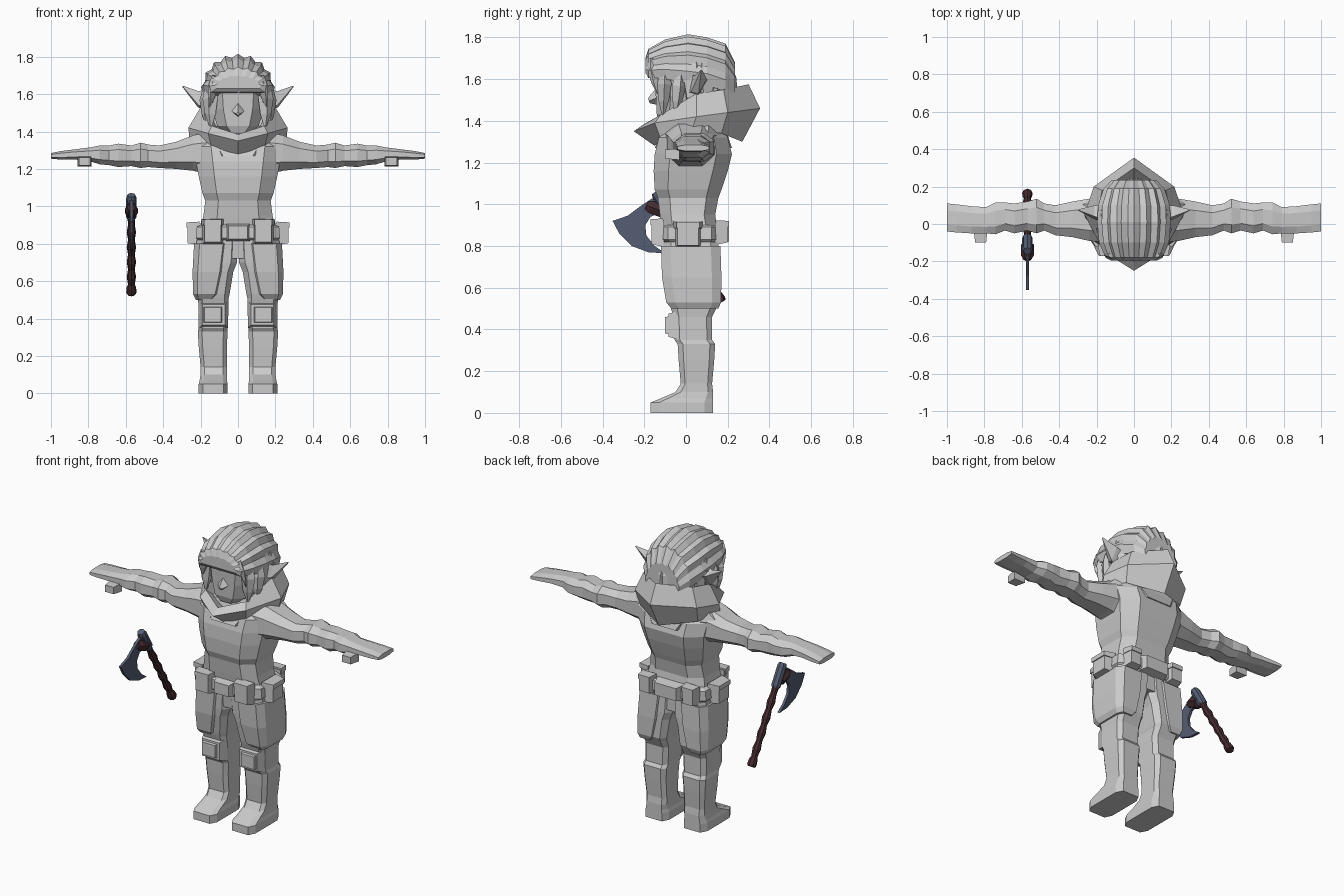
import bpy, bmesh
from math import sin, cos, pi, radians
from mathutils import Vector

start = bpy.data.objects.get("Cube")
if start:
    bpy.data.objects.remove(start, do_unlink=True)


def material(name, colour):
    mat = bpy.data.materials.new(name)
    mat.use_nodes = True
    mat.diffuse_color = (*colour, 1)
    mat.node_tree.nodes["Principled BSDF"].inputs["Base Color"].default_value = (*colour, 1)
    return mat


GREY = material("plain grey", (.6, .6, .6))
MAROON = material("dark maroon wood", (.06, .025, .03))
SLATE = material("slate steel", (.09, .11, .17))


def finish(name, bm, mat, mirror=False):
    bmesh.ops.recalc_face_normals(bm, faces=bm.faces)
    mesh = bpy.data.meshes.new(name)
    bm.to_mesh(mesh)
    bm.free()
    mesh.materials.append(mat)
    obj = bpy.data.objects.new(name, mesh)
    bpy.context.collection.objects.link(obj)
    if mirror:
        obj.modifiers.new("both sides", 'MIRROR')
    return obj


def loft(name, rings, mat=GREY, mirror=False, closed=True, caps=True):
    """Skin a row of equal-length point rings."""
    bm = bmesh.new()
    rows = [[bm.verts.new(p) for p in ring] for ring in rings]
    count = len(rows[0])
    for low, high in zip(rows, rows[1:]):
        for i in range(count if closed else count - 1):
            j = (i + 1) % count
            bm.faces.new((low[i], low[j], high[j], high[i]))
    if caps:
        bm.faces.new(rows[0])
        bm.faces.new(rows[-1])
    return finish(name, bm, mat, mirror)


def chamfered(a0, a1, b0, b1, cut):
    """Corner-cut rectangle as eight 2D points."""
    ca, cb = (a1 - a0) * cut, (b1 - b0) * cut
    return [(a0 + ca, b0), (a1 - ca, b0), (a1, b0 + cb), (a1, b1 - cb),
            (a1 - ca, b1), (a0 + ca, b1), (a0, b1 - cb), (a0, b0 + cb)]


def stack(name, rows, cut, mirror=False):
    """Loft upward from rows of z, x range, y range."""
    return loft(name, [[(x, y, z) for x, y in chamfered(x0, x1, y0, y1, cut)]
                       for z, x0, x1, y0, y1 in rows], GREY, mirror)


def pouch(name, centre, size, direction, mirror=False):
    """Box whose outward face is smaller than its back."""
    bm = bmesh.new()
    bmesh.ops.create_cube(bm, size=1)
    out = Vector(direction)
    for v in bm.verts:
        taper = .78 if v.co.dot(out) > 0 else 1
        flat = v.co - out * v.co.dot(out)
        v.co = Vector(centre) + Vector(size) * (flat * taper + out * v.co.dot(out))
    return finish(name, bm, GREY, mirror)


def turned(name, start, end, profile, sides, mat, mirror=False, squash=1):
    """Solid turned around the line from start to end; profile is (t, radius)."""
    a, b = Vector(start), Vector(end)
    turn = (b - a).to_track_quat('Z', 'Y')
    rings = []
    for t, r in profile:
        rings.append([a.lerp(b, t) + turn @ Vector((r * cos(2 * pi * k / sides),
                      r * squash * sin(2 * pi * k / sides), 0)) for k in range(sides)])
    return loft(name, rings, mat, mirror)


# Legs with feet and overhanging thigh panels
stack("leg", [(0, .055, .21, -.17, .13), (.05, .055, .21, -.17, .13), (.07, .06, .205, -.12, .13),
              (.1, .06, .2, -.05, .13), (.14, .06, .2, -.025, .125), (.25, .06, .21, -.035, .135),
              (.33, .055, .215, -.04, .14), (.35, .055, .21, -.055, .125), (.46, .05, .21, -.06, .125),
              (.51, .05, .215, -.075, .15), (.53, .045, .23, -.08, .16), (.65, .025, .235, -.1, .16),
              (.7, .005, .235, -.105, .16), (.82, 0, .22, -.11, .155)], .14, True)
stack("thigh_panel", [(.5, .13, .225, -.07, .155), (.53, .1, .24, -.095, .168),
                      (.65, .07, .243, -.115, .17), (.8, .05, .235, -.12, .165)], .16, True)
# Knee pads
pouch("knee_pad_base", (.13, -.06, .42), (.155, .05, .14), (0, -1, 0), True)
pouch("knee_pad", (.135, -.075, .42), (.115, .05, .1), (0, -1, 0), True)

# Torso with a shirt hem step
stack("torso", [(.72, -.2, .2, -.1, .15), (.88, -.2, .2, -.115, .15), (.95, -.185, .185, -.125, .14),
                (1.03, -.175, .175, -.135, .155), (1.07, -.19, .19, -.15, .17),
                (1.16, -.21, .21, -.155, .2), (1.24, -.225, .225, -.15, .22),
                (1.32, -.24, .24, -.13, .2), (1.39, -.19, .19, -.08, .16)], .2)

# Belt, buckle and pouches
stack("belt", [(.82, -.215, .215, -.125, .165), (.83, -.225, .225, -.135, .172),
               (.89, -.22, .22, -.135, .172), (.9, -.2, .2, -.125, .16)], .16)
pouch("buckle", (0, -.14, .86), (.13, .05, .09), (0, -1, 0))
pouch("back_pouch", (0, .175, .86), (.19, .06, .1), (0, 1, 0))
for label, x, y, z, size, direction in (
        ("front_pouch", .135, -.135, .86, (.11, .06, .13), (0, -1, 0)),
        ("side_pouch", .235, .01, .85, (.07, .13, .12), (1, 0, 0)),
        ("rear_pouch", .15, .17, .86, (.09, .06, .11), (0, 1, 0))):
    pouch(label, (x, y, z), size, direction, True)
    flap = [s * (1 if d else 1.08) for s, d in zip(size, direction)]
    flap[2] = .035
    pouch(label + "_flap", (x + .006 * direction[0], y + .006 * direction[1], z + size[2] * .42),
          flap, direction, True)

# Arms with creased sleeves and flat hands: x, y range, z range
arm = [(.15, -.1, .14, 1.17, 1.4), (.24, -.09, .135, 1.19, 1.38), (.33, -.07, .12, 1.2, 1.345),
       (.42, -.06, .1, 1.205, 1.325), (.48, -.035, .11, 1.21, 1.33), (.52, -.05, .135, 1.205, 1.34),
       (.57, -.035, .12, 1.215, 1.325), (.64, -.05, .11, 1.21, 1.335), (.69, -.035, .115, 1.22, 1.325),
       (.74, -.055, .115, 1.225, 1.325), (.79, -.05, .09, 1.24, 1.315), (.87, -.05, .095, 1.25, 1.305),
       (.95, -.045, .105, 1.25, 1.295), (1, -.04, .11, 1.255, 1.285)]
loft("arm", [[(x, y, z) for y, z in chamfered(y0, y1, z0, z1, .25)]
             for x, y0, y1, z0, z1 in arm], GREY, True)
pouch("thumb", (.82, -.065, 1.24), (.075, .07, .055), (0, -1, 0), True)

# Pointed cowl: each station runs hem, outer fold, rim, inside
cowl = [((0, -.15, 1.28), (0, -.25, 1.35), (0, -.2, 1.385), (0, -.1, 1.33)),
        ((.14, -.12, 1.31), (.16, -.15, 1.39), (.14, -.12, 1.43), (.1, -.05, 1.36)),
        ((.26, .03, 1.36), (.265, .05, 1.42), (.2, .05, 1.53), (.15, .05, 1.41)),
        ((.2, .17, 1.34), (.215, .2, 1.44), (.17, .18, 1.55), (.12, .13, 1.43)),
        ((0, .27, 1.3), (0, .355, 1.46), (0, .3, 1.575), (0, .16, 1.43))]
loft("cowl", cowl, GREY, True, caps=False)
# Shoulder cape under the cowl
stack("shoulder_cape", [(1.27, -.2, .2, -.15, .22), (1.33, -.29, .29, -.12, .2),
                        (1.39, -.22, .22, -.1, .2)], .3)

# Neck and head
stack("neck", [(1.3, -.09, .09, -.04, .12), (1.45, -.08, .08, -.05, .11)], .25)
stack("head", [(1.39, -.06, .06, -.125, .08), (1.43, -.11, .11, -.14, .13), (1.52, -.14, .14, -.145, .18),
               (1.62, -.15, .15, -.15, .2), (1.72, -.13, .13, -.14, .17)], .22)
turned("nose", (0, -.13, 1.515), (0, -.178, 1.495), [(0, .04), (.6, .026), (1, .012)], 4, GREY)

# Pointed ears
loft("ear", [[(.13, .0, 1.53), (.14, .05, 1.5), (.14, .1, 1.58), (.14, .02, 1.64)],
             [(.21, .025, 1.54), (.215, .06, 1.53), (.21, .1, 1.6), (.21, .04, 1.615)],
             [(.295, .07, 1.64), (.297, .073, 1.638), (.297, .078, 1.643), (.295, .073, 1.645)]],
     GREY, True)

# Ridged hair running front to back: y, half width, base z, top z
strands = 18
hair = [(-.195, .125, 1.63, 1.7), (-.18, .155, 1.61, 1.745), (-.1, .19, 1.6, 1.79), (.01, .2, 1.58, 1.815),
        (.1, .195, 1.57, 1.8), (.19, .165, 1.54, 1.77), (.235, .12, 1.52, 1.68)]
rings = []
for y, width, base, top in hair:
    ring = []
    for k in range(strands + 1):
        angle = pi * (k / strands - .5)
        ridge = 1 if k % 2 else .92
        ring.append((width * ridge * sin(angle), y, base + (top - base) * ridge * cos(angle) ** .8))
    rings.append(ring)
loft("hair_cap", rings)

# Fringe and side locks framing the face
taper = [(0, .6), (.35, 1), (.7, .7), (1, .12)]


def lock(name, start, end, width, squash=.5, mirror=True):
    turned(name, start, end, [(t, r * width) for t, r in taper], 5, GREY, mirror, squash)


lock("fringe_centre", (.01, -.165, 1.7), (0, -.18, 1.605), .035, mirror=False)
for x, tip_x, drop in ((.05, .06, 1.635), (.09, .11, 1.59), (.12, .15, 1.53)):
    lock("fringe_lock", (x, -.16, 1.7), (tip_x, -.165 + tip_x * .2, drop), .04)
lock("temple_lock", (.145, -.1, 1.66), (.145, -.11, 1.42), .045, .8)
lock("cheek_lock", (.16, -.03, 1.64), (.165, -.05, 1.43), .045, .8)
# Shaggy locks round the back
for step in range(5):
    angle = radians(8 + step * 20)
    side, back = sin(angle), cos(angle)
    low = 1.44 + .03 * (step % 2)
    lock("back_lock", (.15 * side, .03 + .16 * back, 1.68),
         (.17 * side, .03 + .2 * back, low), .06, .7)

# Hatchet: grip, steel socket, binding and bearded blade
AXE_X = -.57
foot, tip = (AXE_X, .17, .53), (AXE_X, -.145, 1.06)
grip = [(0, .022), (.02, .028), (.07, .025)]
for k in range(9):
    grip.append((.1 + k * .075, .025 if k % 2 else .018))
grip.append((.8, .022))
turned("axe_handle", foot, tip, grip, 8, MAROON)
turned("axe_socket", foot, tip, [(.76, .022), (.78, .028), (.97, .028), (1, .022)], 8, SLATE)
turned("axe_binding", (AXE_X, -.11, .965), (AXE_X, -.19, .995), [(0, .035), (.7, .035), (1, .022)], 6, MAROON)
outline = [(-.16, 1.03), (-.22, .99), (-.28, .945), (-.352, .92), (-.32, .86), (-.26, .8), (-.18, .77),
           (-.1, .765), (-.15, .8), (-.19, .85), (-.195, .9), (-.17, .94), (-.12, .96)]
loft("axe_blade", [[(AXE_X + s, y, z) for y, z in outline] for s in (-.008, .008)], SLATE)
